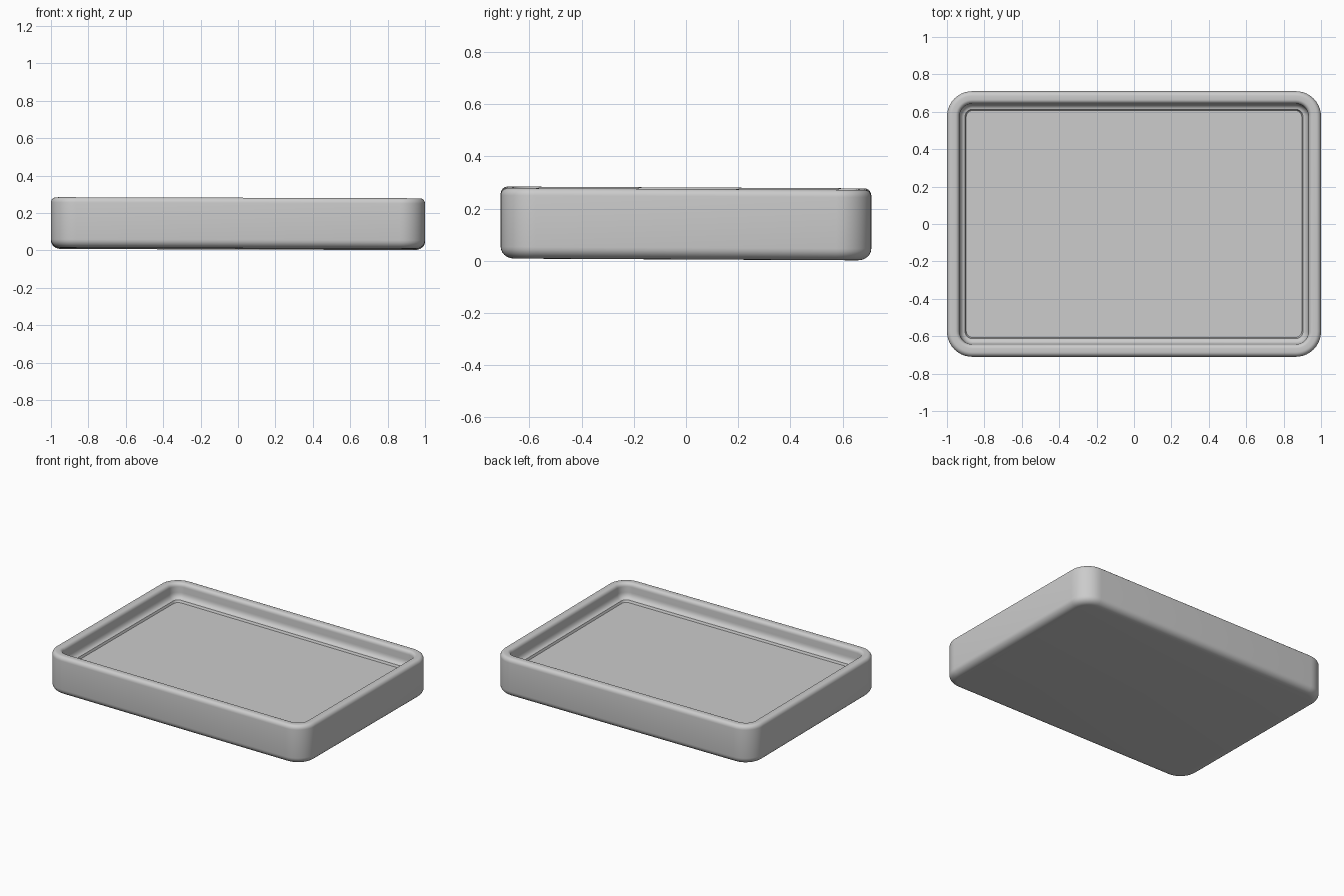
import bpy, bmesh, math

# Remove the default cube only
cube = bpy.data.objects.get("Cube")
if cube:
    bpy.data.objects.remove(cube)

HALF_X, HALF_Y = 1.0, 0.71
BOTTOM, TOP, FLOOR = 0.008, 0.278, 0.16


def arc(cx, cz, rx, rz, start, end, steps=6):
    """Points (inset, z) along an elliptical arc, angles in degrees."""
    points = []
    for i in range(steps + 1):
        a = math.radians(start + (end - start) * i / steps)
        points.append((cx + rx * math.cos(a), cz + rz * math.sin(a)))
    return points


def rounded_ring(bm, inset, z, radius, steps=10):
    """One loop of vertices around a rounded rectangle, slightly tilted."""
    ring = []
    hx, hy = HALF_X - inset, HALF_Y - inset
    for quarter, (sx, sy) in enumerate([(1, 1), (-1, 1), (-1, -1), (1, -1)]):
        for i in range(steps + 1):
            a = math.pi / 2 * (quarter + i / steps)
            x = sx * (hx - radius) + radius * math.cos(a)
            y = sy * (hy - radius) + radius * math.sin(a)
            ring.append(bm.verts.new((x, y, z - 0.003 * x - 0.005 * y)))
    return ring


# Wall cross-section: bottom edge, outer wall, rim, inner wall, fillet, floor groove
profile = arc(0.05, BOTTOM + 0.045, 0.05, 0.045, 270, 180)
profile += arc(0.025, TOP - 0.028, 0.025, 0.028, 180, 90)
profile += arc(0.045, TOP - 0.025, 0.022, 0.025, 90, 0)
profile += arc(0.097, 0.215, 0.029, 0.04, 180, 270)
profile += [(0.103, FLOOR)]

bm = bmesh.new()
rings = [rounded_ring(bm, inset, z, max(0.035, 0.135 - inset)) for inset, z in profile]
for lower, upper in zip(rings, rings[1:]):
    n = len(lower)
    for i in range(n):
        j = (i + 1) % n
        bm.faces.new((lower[i], lower[j], upper[j], upper[i]))
bm.faces.new(list(reversed(rings[0])))   # underside
bm.faces.new(rings[-1])                  # tray floor
bmesh.ops.recalc_face_normals(bm, faces=bm.faces)

mesh = bpy.data.meshes.new("tray")
bm.to_mesh(mesh)
bm.free()
tray = bpy.data.objects.new("tray", mesh)
bpy.context.collection.objects.link(tray)

# Plain grey finish
grey = bpy.data.materials.new("light_grey")
grey.use_nodes = True
colour = (0.6, 0.6, 0.6, 1.0)
grey.diffuse_color = colour
grey.node_tree.nodes["Principled BSDF"].inputs["Base Color"].default_value = colour
mesh.materials.append(grey)

# Smooth curved surfaces, keep the floor crease sharp
bpy.ops.object.select_all(action="DESELECT")
tray.select_set(True)
bpy.context.view_layer.objects.active = tray
bpy.ops.object.shade_smooth_by_angle(angle=math.radians(35))
